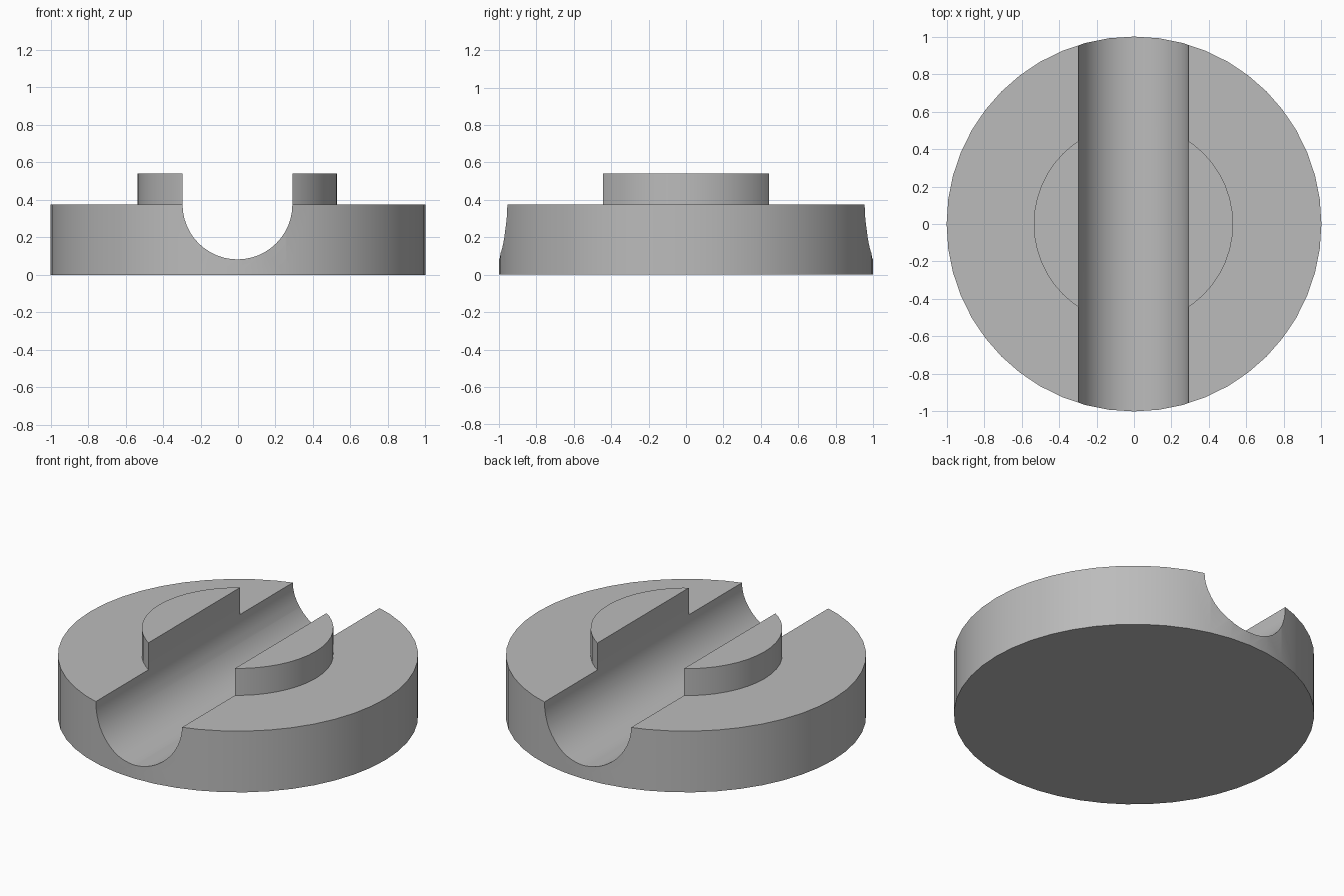
import bpy, bmesh
from math import radians, pi, sin, cos

# Remove the default object
cube = bpy.data.objects.get("Cube")
if cube:
    bpy.data.objects.remove(cube, do_unlink=True)

BASE_R, BASE_H = 1.0, 0.375
BOSS_R, BOSS_H = 0.532, 0.54
GROOVE_R, GROOVE_X = 0.293, -0.003

grey = bpy.data.materials.new("plain_grey")
grey.use_nodes = True
colour = (0.5, 0.5, 0.5, 1)
grey.diffuse_color = colour
grey.node_tree.nodes["Principled BSDF"].inputs["Base Color"].default_value = colour


def make_object(name, bm):
    bmesh.ops.recalc_face_normals(bm, faces=bm.faces)
    mesh = bpy.data.meshes.new(name)
    bm.to_mesh(mesh)
    bm.free()
    mesh.materials.append(grey)
    obj = bpy.data.objects.new(name, mesh)
    bpy.context.collection.objects.link(obj)
    return obj


def ring(bm, radius, z, steps, cx=0):
    return [bm.verts.new((cx + radius * cos(2 * pi * i / steps),
                          radius * sin(2 * pi * i / steps), z)) for i in range(steps)]


# Stepped round body: wide base disc with a smaller boss on top
bm = bmesh.new()
steps = 48
rings = [ring(bm, BASE_R, 0, steps), ring(bm, BASE_R, BASE_H, steps),
         ring(bm, BOSS_R, BASE_H, steps, GROOVE_X), ring(bm, BOSS_R, BOSS_H, steps, GROOVE_X)]
for low, high in zip(rings, rings[1:]):
    for i in range(steps):
        j = (i + 1) % steps
        bm.faces.new((low[i], low[j], high[j], high[i]))
bm.faces.new(rings[0])
bm.faces.new(rings[-1])
body = make_object("grooved_base", bm)

# U-shaped cutter running front to back
bm = bmesh.new()
arc = 24
outline = [(GROOVE_X - GROOVE_R * cos(pi * i / arc), BASE_H - GROOVE_R * sin(pi * i / arc))
           for i in range(arc + 1)]
outline += [(GROOVE_X + GROOVE_R, 1), (GROOVE_X - GROOVE_R, 1)]
face = bm.faces.new([bm.verts.new((x, -1.2, z)) for x, z in outline])
swept = bmesh.ops.extrude_face_region(bm, geom=[face])["geom"]
bmesh.ops.translate(bm, vec=(0, 2.4, 0),
                    verts=[v for v in swept if isinstance(v, bmesh.types.BMVert)])
cutter = make_object("groove_cutter", bm)

# Cut the groove, then remove the cutter
cut = body.modifiers.new("groove", "BOOLEAN")
cut.operation = "DIFFERENCE"
cut.solver = "EXACT"
cut.object = cutter
bpy.ops.object.select_all(action="DESELECT")
body.select_set(True)
bpy.context.view_layer.objects.active = body
bpy.ops.object.modifier_apply(modifier=cut.name)
bpy.data.objects.remove(cutter, do_unlink=True)

# Smooth the round walls and keep the rims sharp
bpy.ops.object.shade_smooth_by_angle(angle=radians(30))
